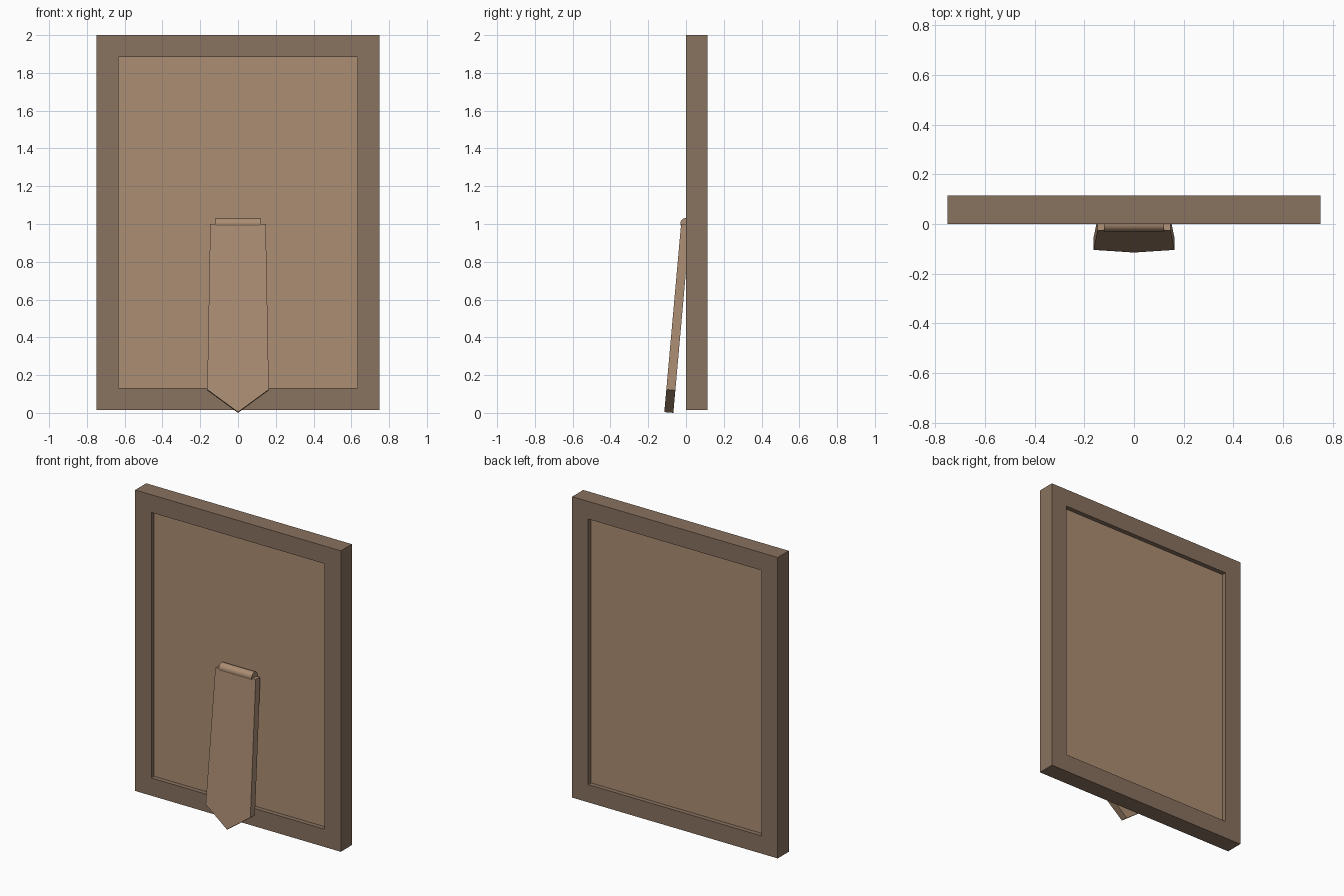
import bpy, bmesh, math
from mathutils import Vector, Matrix

if "Cube" in bpy.data.objects:
    bpy.data.objects.remove(bpy.data.objects["Cube"])


def material(name, rgb):
    m = bpy.data.materials.new(name)
    m.diffuse_color = (*rgb, 1)
    m.use_nodes = True
    m.node_tree.nodes["Principled BSDF"].inputs["Base Color"].default_value = m.diffuse_color
    return m


def make_object(name, bm, mat):
    bmesh.ops.recalc_face_normals(bm, faces=bm.faces)
    me = bpy.data.meshes.new(name)
    bm.to_mesh(me)
    bm.free()
    me.materials.append(mat)
    ob = bpy.data.objects.new(name, me)
    bpy.context.collection.objects.link(ob)
    return ob


dark_wood = material("dark_wood", (0.25, 0.168, 0.115))
light_wood = material("light_wood", (0.41, 0.268, 0.172))

HALF_W, Z0, Z1, DEPTH, RIM = 0.75, 0.015, 2.0, 0.115, 0.117

# Frame: rectangular section swept round four mitred corners
bm = bmesh.new()
section = [(0, 0), (RIM, 0), (RIM, DEPTH), (0, DEPTH)]
rings = []
for sx, sz in [(-1, -1), (1, -1), (1, 1), (-1, 1)]:
    z = Z0 if sz < 0 else Z1
    rings.append([bm.verts.new((sx * (HALF_W - i), y, z - sz * i)) for i, y in section])
for k in range(4):
    a, b = rings[k], rings[(k + 1) % 4]
    for j in range(4):
        n = (j + 1) % 4
        bm.faces.new((a[j], a[n], b[n], b[j]))
make_object("frame", bm, dark_wood)

# Panel recessed on both sides of the frame
bm = bmesh.new()
bmesh.ops.create_cube(bm, size=1)
bmesh.ops.scale(bm, verts=bm.verts,
                vec=(2 * (HALF_W - RIM), 0.055, Z1 - Z0 - 2 * RIM))
bmesh.ops.translate(bm, verts=bm.verts, vec=(0, DEPTH / 2, (Z0 + Z1) / 2))
make_object("panel", bm, light_wood)

# Easel leg: pointed outline extruded, then tilted about its lower back tip
TILT, THICK = math.radians(5.1), 0.048
bm = bmesh.new()
outline = [(0, 0), (0.163, 0.12), (0.147, 1.0), (-0.147, 1.0), (-0.163, 0.12)]
face = bm.faces.new([bm.verts.new((x, 0, z)) for x, z in outline])
ext = bmesh.ops.extrude_face_region(bm, geom=[face])
bmesh.ops.translate(bm, vec=(0, -THICK, 0),
                    verts=[v for v in ext["geom"] if isinstance(v, bmesh.types.BMVert)])
leg = make_object("easel_leg", bm, light_wood)
leg.matrix_world = Matrix.Translation((0, -0.067, 0)) @ Matrix.Rotation(-TILT, 4, "X")

# Hinge barrel between the leg and the panel
bpy.ops.mesh.primitive_cylinder_add(vertices=24, radius=0.03, depth=0.24,
                                    location=(0, 0, 1.002),
                                    rotation=(0, math.pi / 2, 0))
hinge = bpy.context.object
hinge.name = "hinge"
hinge.data.materials.append(light_wood)
bpy.ops.object.shade_smooth_by_angle()
